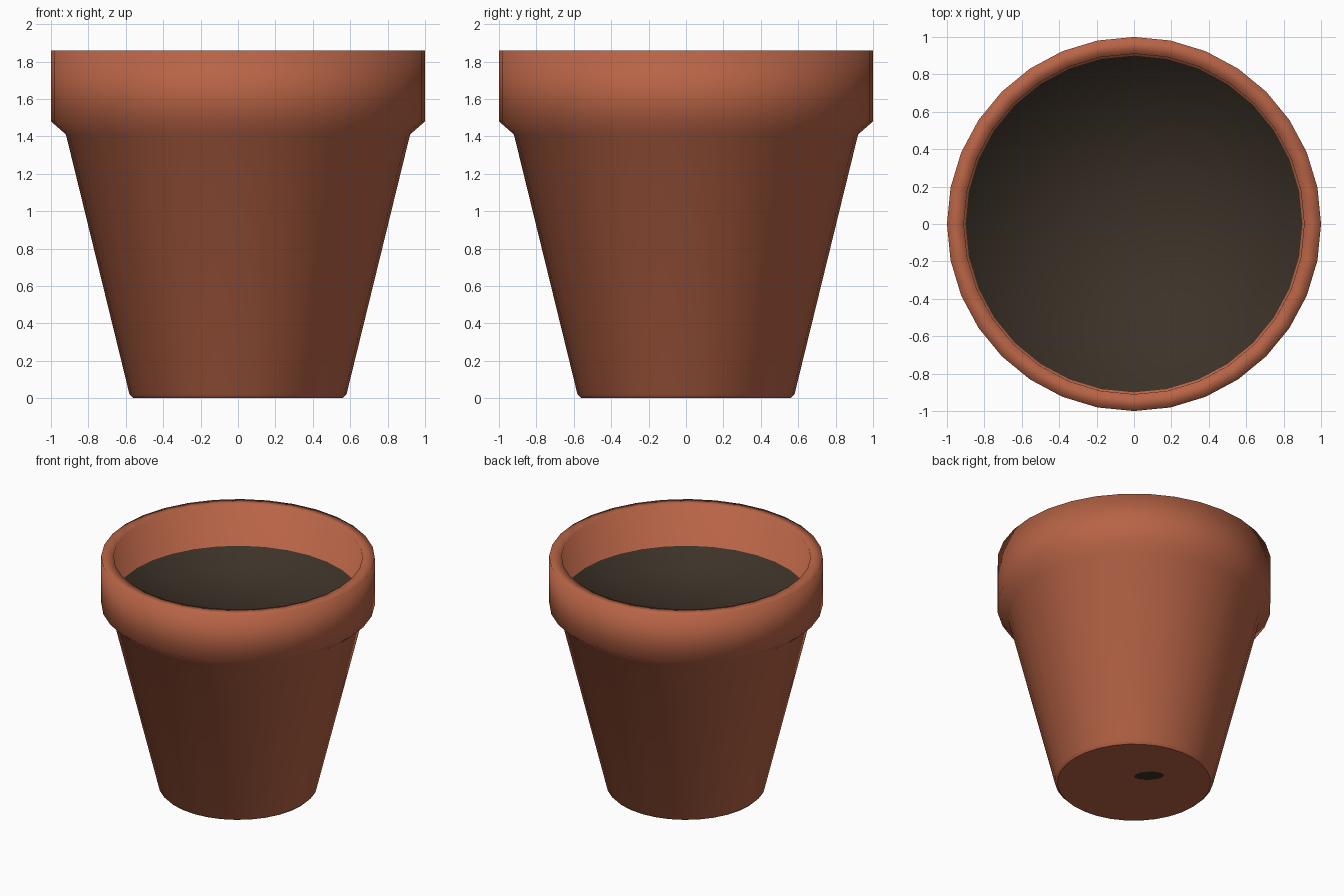
import bpy, bmesh, math

if "Cube" in bpy.data.objects:
    bpy.data.objects.remove(bpy.data.objects["Cube"])

SIDES = 32


def material(name, color):
    m = bpy.data.materials.new(name)
    m.diffuse_color = (*color, 1)
    m.use_nodes = True
    m.node_tree.nodes["Principled BSDF"].inputs["Base Color"].default_value = m.diffuse_color
    return m


terracotta = material("terracotta", (0.48, 0.127, 0.061))
soil = material("dark soil", (0.045, 0.032, 0.021))


def add_object(name, bm, mats):
    mesh = bpy.data.meshes.new(name)
    bm.to_mesh(mesh)
    bm.free()
    for m in mats:
        mesh.materials.append(m)
    ob = bpy.data.objects.new(name, mesh)
    bpy.context.collection.objects.link(ob)
    return ob


# Pot: one lathed shell from the base, over the rim and down to the soil
profile = [(0.56, 0.0), (0.58, 0.02), (0.92, 1.41), (1.0, 1.48), (1.0, 1.86),
           (0.91, 1.86), (0.90, 1.53)]
bm = bmesh.new()
rings = [[bm.verts.new((r * math.cos(2 * math.pi * i / SIDES),
                        r * math.sin(2 * math.pi * i / SIDES), z))
          for i in range(SIDES)] for r, z in profile]
for a, b in zip(rings, rings[1:]):
    for i in range(SIDES):
        j = (i + 1) % SIDES
        bm.faces.new((a[i], a[j], b[j], b[i])).smooth = True

# Flat underside with a crisp edge
base = bm.faces.new(rings[0][::-1])
for e in base.edges:
    e.smooth = False

# Soil surface, softly blended into the inner wall
centre = bm.verts.new((0, 0, 1.53))
for i in range(SIDES):
    f = bm.faces.new((rings[-1][i], rings[-1][(i + 1) % SIDES], centre))
    f.smooth = True
    f.material_index = 1
add_object("flower_pot", bm, [terracotta, soil])

# Small dark drain mark under the base
bm = bmesh.new()
ring = []
for i in range(16):
    a = 2 * math.pi * i / 16
    u, v = 0.11 * math.cos(a), 0.06 * math.sin(a)
    ring.append(bm.verts.new((-0.02 + (v - u) * 0.707, 0.146 + (u + v) * 0.707, -0.001)))
f = bm.faces.new(ring)
f.normal_update()
if f.normal.z > 0:
    f.normal_flip()
add_object("drain_mark", bm, [soil])
